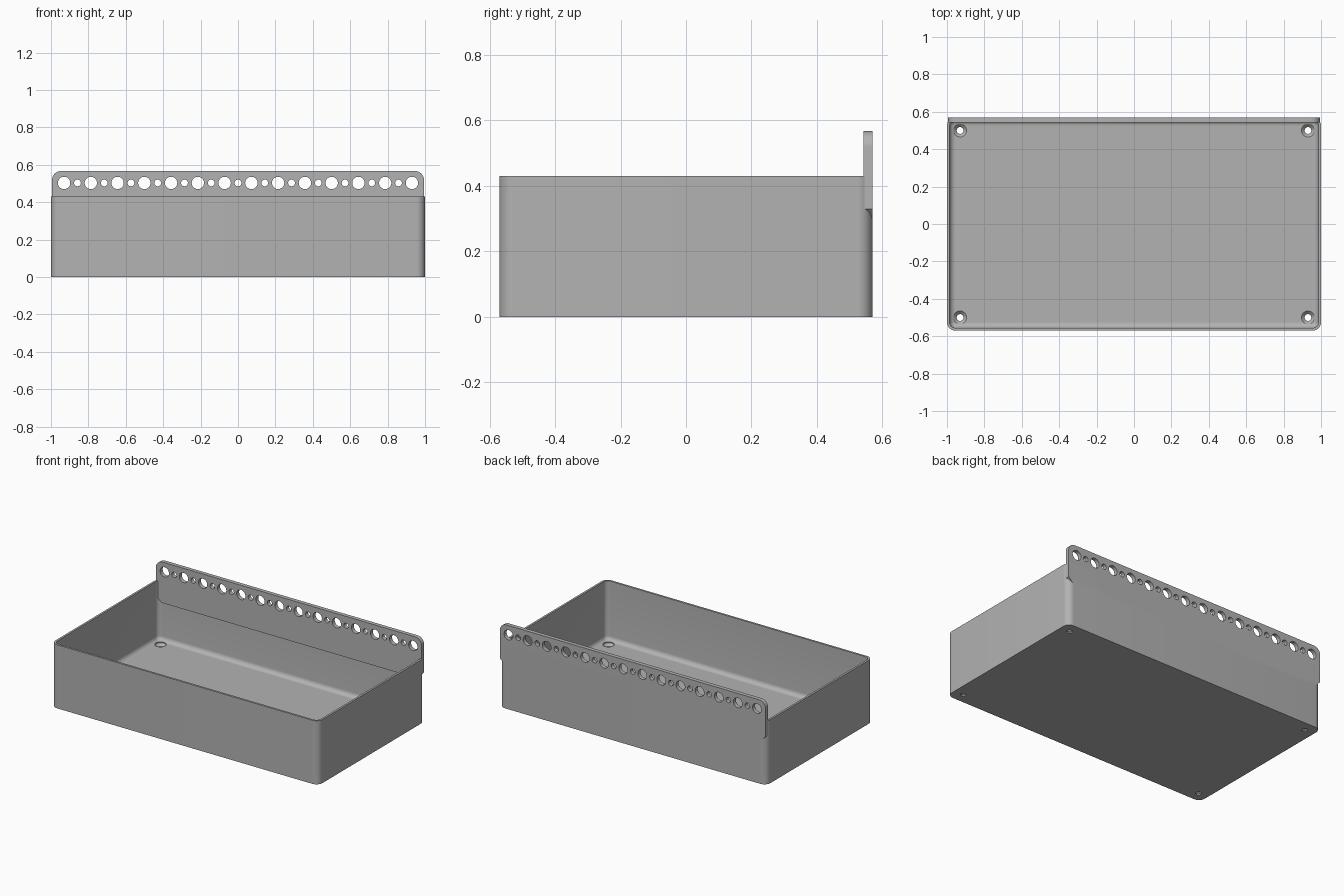
import bpy, bmesh
from math import sin, cos, pi, radians

cube = bpy.data.objects.get("Cube")
if cube:
    bpy.data.objects.remove(cube)

grey = bpy.data.materials.new("plain grey")
grey.use_nodes = True
colour = (0.45, 0.45, 0.45, 1)
grey.diffuse_color = colour
grey.node_tree.nodes["Principled BSDF"].inputs["Base Color"].default_value = colour

HALF_X, HALF_Y, WALL_TOP = 1.0, 0.57, 0.43
WALL, FLOOR, FILLET, CORNER = 0.014, 0.03, 0.03, 0.045


def add_object(name, bm):
    bmesh.ops.recalc_face_normals(bm, faces=bm.faces)
    mesh = bpy.data.meshes.new(name)
    bm.to_mesh(mesh)
    bm.free()
    mesh.materials.append(grey)
    obj = bpy.data.objects.new(name, mesh)
    bpy.context.collection.objects.link(obj)
    return obj


def rounded_loop(bm, inset, z, steps=10):
    """Ring of vertices around a rounded rectangle."""
    r = max(CORNER - inset, 0.006)
    cx, cy = HALF_X - inset - r, HALF_Y - inset - r
    ring = []
    for k, (sx, sy) in enumerate([(1, 1), (-1, 1), (-1, -1), (1, -1)]):
        for i in range(steps + 1):
            a = (k + i / steps) * pi / 2
            ring.append(bm.verts.new((sx * cx + r * cos(a), sy * cy + r * sin(a), z)))
    return ring


def lathe(bm, x, y, profile, along_y=False, n=32):
    """Solid of revolution from (radius, height) pairs."""
    rings = []
    for r, h in profile:
        pts = [(r * cos(2 * pi * i / n), r * sin(2 * pi * i / n)) for i in range(n)]
        rings.append([bm.verts.new((x + u, h, y + v) if along_y else (x + u, y + v, h))
                      for u, v in pts])
    loft(bm, rings)


def loft(bm, rings):
    for a, b in zip(rings, rings[1:]):
        n = len(a)
        for i in range(n):
            j = (i + 1) % n
            bm.faces.new((a[i], a[j], b[j], b[i]))
    bm.faces.new(rings[0][::-1])
    bm.faces.new(rings[-1])


def cut(obj, bm):
    cutter = add_object("hole_cutter", bm)
    cutter.hide_render = True
    mod = obj.modifiers.new("holes", "BOOLEAN")
    mod.operation, mod.solver, mod.object = "DIFFERENCE", "EXACT", cutter
    select(obj)
    bpy.ops.object.modifier_apply(modifier=mod.name)
    bpy.data.objects.remove(cutter)


def select(obj):
    bpy.ops.object.select_all(action="DESELECT")
    obj.select_set(True)
    bpy.context.view_layer.objects.active = obj


# Open tray with thin walls and a rounded inner floor edge
bm = bmesh.new()
rings = [rounded_loop(bm, 0, 0), rounded_loop(bm, 0, WALL_TOP), rounded_loop(bm, WALL, WALL_TOP)]
for i in range(7):
    a = i / 6 * pi / 2
    rings.append(rounded_loop(bm, WALL + FILLET * (1 - cos(a)), FLOOR + FILLET * (1 - sin(a))))
loft(bm, rings)
tray = add_object("tray", bm)

# Countersunk screw holes in the floor
bm = bmesh.new()
for x in (-0.93, 0.93):
    for y in (-0.5, 0.5):
        lathe(bm, x, y, [(0.018, -0.02), (0.018, 0.008), (0.035, 0.025), (0.035, 0.08)])
cut(tray, bm)

# Mounting strip along the back: rounded top corners, sloped lower corners
FRONT, BACK, LOW, HIGH, END = 0.543, HALF_Y, 0.29, 0.567, 0.995
R, SLOPE = 0.05, 0.04
half = [(END - SLOPE, LOW), (END, LOW + SLOPE)]
half += [(END - R + R * cos(i * pi / 20), HIGH - R + R * sin(i * pi / 20)) for i in range(11)]
outline = half + [(-x, z) for x, z in reversed(half)]
bm = bmesh.new()
loft(bm, [[bm.verts.new((x, y, z)) for x, z in outline] for y in (FRONT, BACK)])
strip = add_object("mounting_strip", bm)

# Alternating large and small holes through the strip
bm = bmesh.new()
for i in range(27):
    r = 0.018 if i % 2 else 0.033
    lathe(bm, -0.93 + i * 1.86 / 26, 0.503, [(r, FRONT - 0.05), (r, BACK + 0.05)], along_y=True)
cut(strip, bm)

for obj in (tray, strip):
    select(obj)
    bpy.ops.object.shade_smooth_by_angle(angle=radians(30))
